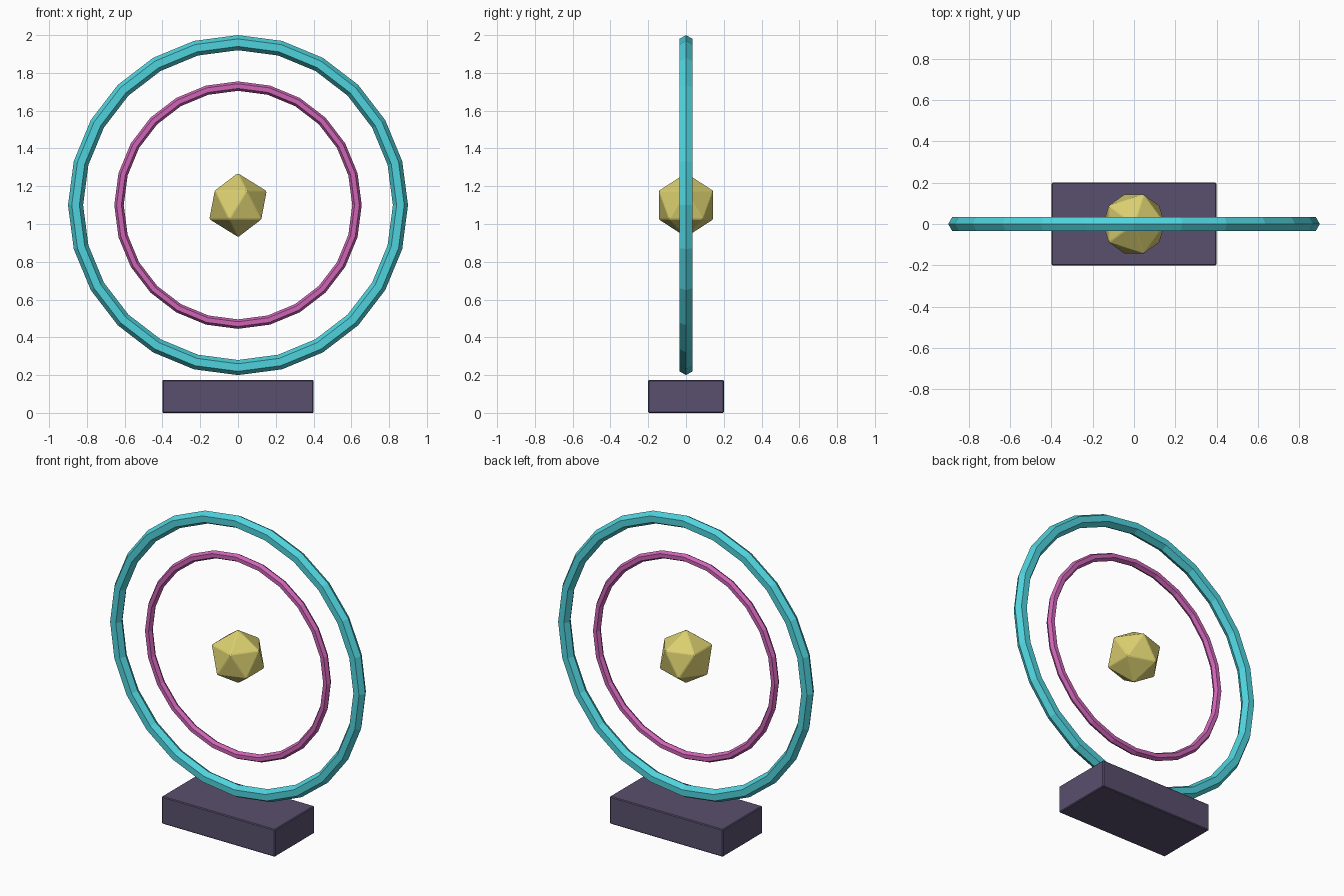
import bpy
import math

cube = bpy.data.objects.get("Cube")
if cube:
    bpy.data.objects.remove(cube, do_unlink=True)

CENTRE_Z = 1.1


def material(name, rgb):
    mat = bpy.data.materials.new(name)
    mat.use_nodes = True
    mat.diffuse_color = (*rgb, 1)
    mat.node_tree.nodes["Principled BSDF"].inputs["Base Color"].default_value = (*rgb, 1)
    return mat


def finish(name, mat, bevel=0):
    obj = bpy.context.object
    obj.name = name
    obj.data.materials.append(mat)
    if bevel:
        mod = obj.modifiers.new("soft_edges", "BEVEL")
        mod.width = bevel
        mod.segments = 1
    return obj


def ring(name, mat, major, minor):
    # Upright low-poly hoop with a six-sided tube
    bpy.ops.mesh.primitive_torus_add(
        major_segments=24, minor_segments=6, major_radius=major,
        minor_radius=minor, location=(0, 0, CENTRE_Z),
        rotation=(math.pi / 2, 0, 0))
    return finish(name, mat)


# Base block
bpy.ops.mesh.primitive_cube_add(size=1, location=(0, 0, 0.0875))
base = finish("base", material("dark purple", (0.1, 0.08, 0.155)), 0.005)
base.scale = (0.8, 0.4, 0.175)
bpy.ops.object.transform_apply(location=False, rotation=False, scale=True)

# Floating hoops
ring("outer_ring", material("cyan", (0.08, 0.65, 0.72)), 0.86, 0.04)
ring("inner_ring", material("pink", (0.62, 0.13, 0.47)), 0.63, 0.025)

# Faceted core
bpy.ops.mesh.primitive_ico_sphere_add(subdivisions=1, radius=0.17,
                                      location=(0, 0, CENTRE_Z))
finish("core", material("pale gold", (0.7, 0.62, 0.16)), 0.004)
